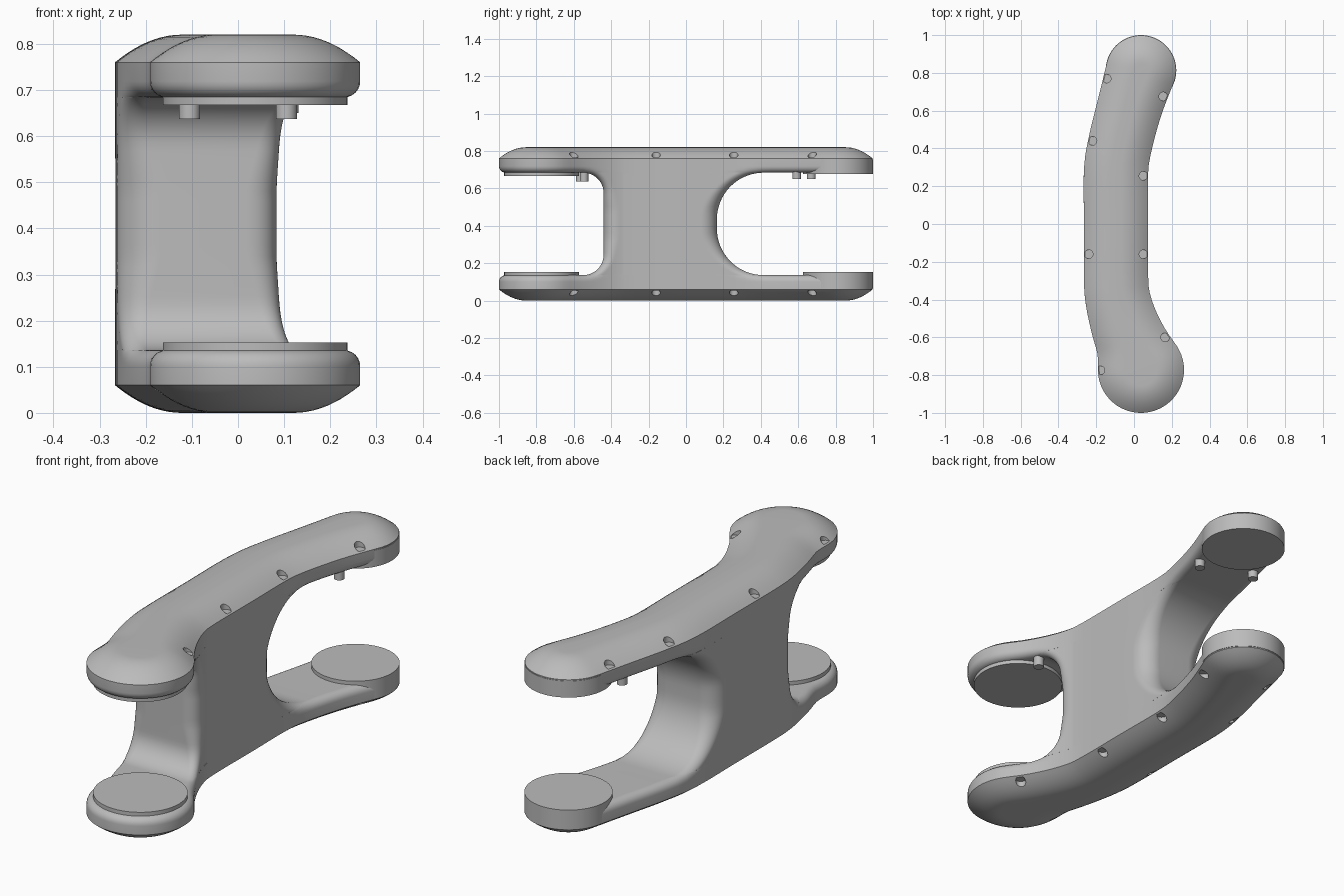
import bpy, bmesh, math

cube = bpy.data.objects.get("Cube")
if cube:
    bpy.data.objects.remove(cube, do_unlink=True)

grey = bpy.data.materials.new("plain grey")
grey.use_nodes = True
COLOUR = (0.5, 0.5, 0.5, 1)
grey.diffuse_color = COLOUR
grey.node_tree.nodes["Principled BSDF"].inputs["Base Color"].default_value = COLOUR

MID, UNDER, SEAM, TOP = 0.41, 0.684, 0.76, 0.82   # heights of the upper half
FRONT, BACK = -0.44, 0.165                        # ends of the web
FRONT_R, BACK_R = 0.11, 0.25                      # radii of the two openings
BIG, SMALL = (0.037, -0.772, 0.228), (0.037, 0.813, 0.185)

# Spine of the curved outline: x, y, radius
SPINE = [BIG, (0.0, -0.66, 0.195), (-0.05, -0.53, 0.18), (-0.085, -0.4, 0.172),
         (-0.095, -0.28, 0.17), (-0.095, 0, 0.17), (-0.095, 0.28, 0.17),
         (-0.072, 0.43, 0.17), (-0.02, 0.63, 0.173), SMALL]


def dense_spine(steps=24):
    pts = [SPINE[0]] + SPINE + [SPINE[-1]]
    out = []
    for a, b, c, d in zip(pts, pts[1:], pts[2:], pts[3:]):
        for k in range(steps):
            t = k / steps
            out.append([0.5 * (2 * q + (r - p) * t + (2 * p - 5 * q + 4 * r - s) * t * t
                               + (3 * q - p - 3 * r + s) * t ** 3)
                        for p, q, r, s in zip(a, b, c, d)])
    return out + [SPINE[-1]]


CIRCLES = dense_spine()


def sides(y, inset):
    """Left and right x of the outline at y, shrunk by inset."""
    lo, hi = [], []
    for cx, cy, r in CIRCLES:
        h = (r - inset) ** 2 - (y - cy) ** 2
        if h > 0:
            lo.append(cx - math.sqrt(h))
            hi.append(cx + math.sqrt(h))
    return (min(lo), max(hi)) if lo else (BIG[0], BIG[0])


def slot(depth, z, r):
    """Distance outside a rounded opening, depth measured into it."""
    a, b = r - depth, abs(z - MID) - (UNDER - MID) + r
    return math.hypot(max(a, 0), max(b, 0)) + min(max(a, b), 0) - r


def edge_round(y, z):
    """Inset made by the rounded edge around the openings."""
    r = 0.035 + 0.05 * min(max((UNDER - z) / 0.2, 0), 1)
    d = max(0, min(slot(y - BACK, z, BACK_R), slot(FRONT - y, z, FRONT_R)))
    return r - math.sqrt(r * r - (r - d) ** 2) if d < r else 0


def ring(y0, y1, z, inset):
    """One horizontal slice, as pairs of points across the outline."""
    a, b, n = -0.33, 0.05, 28
    ys = [y0 + (a - y0) * (1 - math.cos(math.pi / 2 * k / n)) for k in range(n)]
    ys += [a + (b - a) * k / 6 for k in range(6)]
    ys += [b + (y1 - b) * math.sin(math.pi / 2 * k / n) for k in range(n + 1)]
    pairs = [(sides(y, inset(y)), y) for y in ys]
    return [(s[0], y, z) for s, y in pairs] + [(s[1], y, z) for s, y in reversed(pairs)]


def finish(obj, angle=30):
    bpy.ops.object.select_all(action="DESELECT")
    obj.select_set(True)
    bpy.context.view_layer.objects.active = obj
    bpy.ops.object.shade_smooth_by_angle(angle=math.radians(angle))


def new_object(name, bm):
    mesh = bpy.data.meshes.new(name)
    bm.to_mesh(mesh)
    bm.free()
    mesh.materials.append(grey)
    obj = bpy.data.objects.new(name, mesh)
    bpy.context.collection.objects.link(obj)
    return obj


def cylinder(bm, x, y, z0, z1, r, n=32):
    made = bmesh.ops.create_cone(bm, cap_ends=True, segments=n, radius1=r, radius2=r, depth=z1 - z0)
    bmesh.ops.translate(bm, verts=made["verts"], vec=(x, y, (z0 + z1) / 2))


# Web, from mid height up into the arms
rings = []
for k in range(19):
    z = MID + (UNDER - MID) * math.sin(math.pi / 2 * k / 18)

    def reach(r):
        over = max(0, z - (UNDER - r))
        return r - math.sqrt(max(0, r * r - over * over))
    rings.append(ring(FRONT - reach(FRONT_R), BACK + reach(BACK_R), z, lambda y: edge_round(y, z)))

# Flat underside of the arms, running out to both tips
tip = edge_round(1, UNDER)
f0, b0 = FRONT - FRONT_R, BACK + BACK_R
for k in range(1, 17):
    t = math.sin(math.pi / 2 * k / 16)
    rings.append(ring(f0 + (-1 + tip - f0) * t, b0 + (0.998 - tip - b0) * t, UNDER,
                      lambda y: edge_round(y, UNDER)))

# Rounded lower edge, upright wall and domed top of the arms
for k in range(1, 7):
    z = UNDER + 0.035 * (1 - math.cos(math.pi / 2 * k / 6))
    e = edge_round(1, z)
    rings.append(ring(-1 + e, 0.998 - e, z, lambda y: edge_round(y, z)))
for k in range(11):
    e = 0.145 * k / 10
    z = TOP - (TOP - SEAM) * (1 - k / 10) ** 2
    rings.append(ring(-1 + e, 0.998 - e, z, lambda y: e))

bm = bmesh.new()
loops = [[bm.verts.new(p) for p in r] for r in rings]
count = len(loops[0])
for low, high in zip(loops, loops[1:]):
    for i in range(count):
        j = (i + 1) % count
        bm.faces.new((low[i], low[j], high[j], high[i]))
last = loops[-1]
for i in range(count // 2 - 1):
    bm.faces.new((last[i], last[i + 1], last[-2 - i], last[-1 - i]))

# Mirror the half about mid height
half = bm.verts[:] + bm.edges[:] + bm.faces[:]
copy = bmesh.ops.duplicate(bm, geom=half)["geom"]
for v in copy:
    if isinstance(v, bmesh.types.BMVert):
        v.co.z = 2 * MID - v.co.z
bmesh.ops.remove_doubles(bm, verts=bm.verts[:], dist=0.0002)
bmesh.ops.recalc_face_normals(bm, faces=bm.faces[:])
body = new_object("curved_double_arm", bm)

# Small pockets along the seam of each dome
POCKETS = [(-0.145, 0.77), (-0.22, 0.44), (-0.24, -0.16), (-0.178, -0.775),
           (0.155, 0.675), (0.05, 0.255), (0.05, -0.16), (0.165, -0.6)]
bm = bmesh.new()
for x, y in POCKETS:
    cylinder(bm, x, y, 0.765, 0.83, 0.023, 20)
    cylinder(bm, x, y, -0.01, 0.055, 0.023, 20)
cutter = new_object("pocket_cutter", bm)
cutter.hide_render = True
cut = body.modifiers.new("pockets", "BOOLEAN")
cut.operation, cut.solver, cut.object = "DIFFERENCE", "EXACT", cutter
bpy.context.view_layer.objects.active = body
bpy.ops.object.modifier_apply(modifier=cut.name)
bpy.data.objects.remove(cutter, do_unlink=True)
finish(body)

# Round pads facing each other at the ends of the arms
for name, (x, y, _), r, upper in (("front", BIG, 0.2, 0.667), ("back", SMALL, 0.187, 0.678)):
    for level, z0, z1 in (("lower", 0.065, 0.153), ("upper", upper, 0.755)):
        bm = bmesh.new()
        cylinder(bm, x, y, z0, z1, r, 64)
        finish(new_object(f"{name}_{level}_pad", bm))

# Locating pegs under the upper arm
for name, x, y, z in (("front_left", 0.105, -0.545, 0.637), ("front_right", -0.105, -0.565, 0.637),
                      ("back_left", 0.108, 0.592, 0.65), ("back_right", -0.14, 0.67, 0.65)):
    bm = bmesh.new()
    cylinder(bm, x, y, z, 0.72, 0.023, 24)
    finish(new_object(f"{name}_peg", bm))
